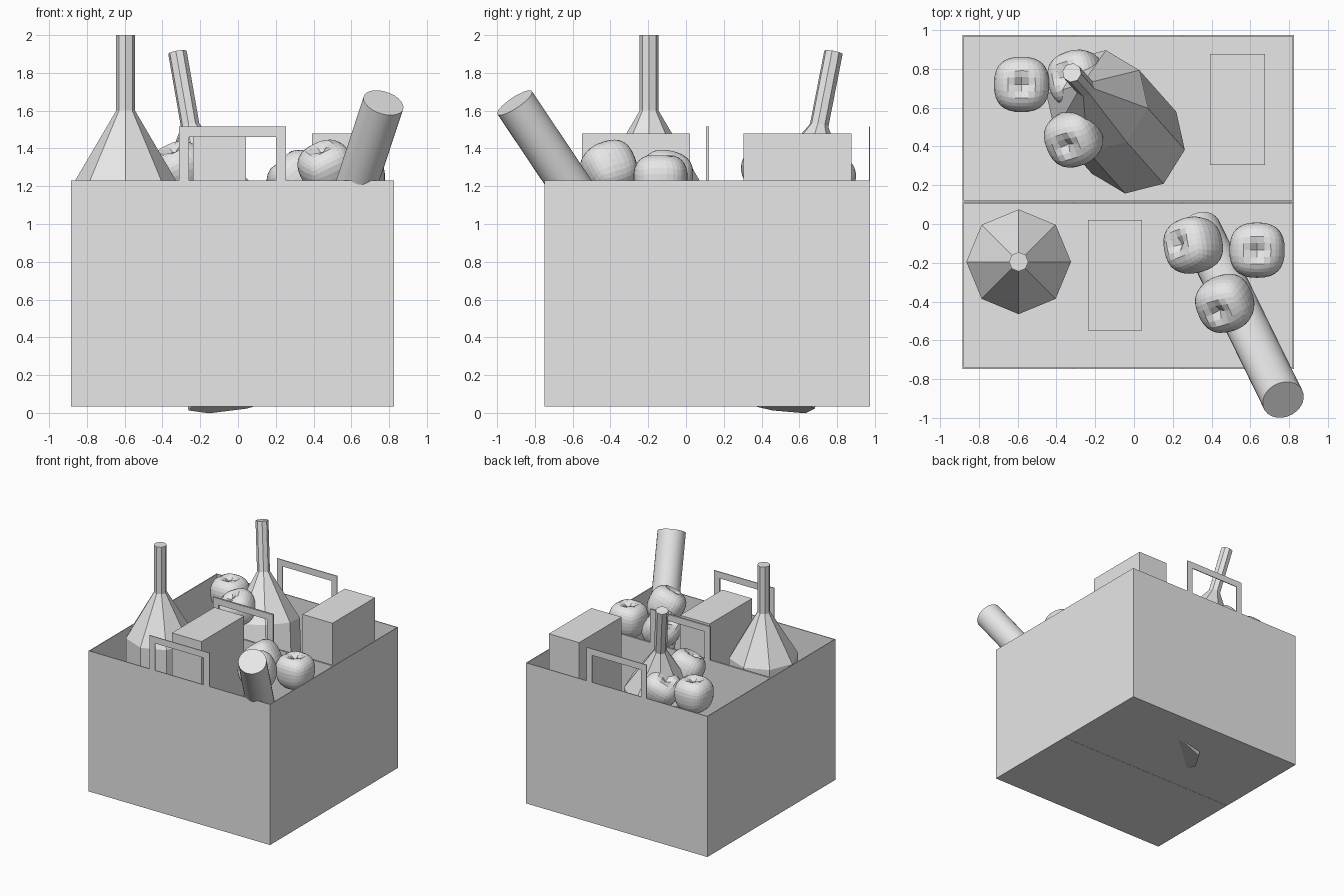
import bpy, bmesh, math
from mathutils import Vector, Matrix

cube = bpy.data.objects.get("Cube")
if cube:
    bpy.data.objects.remove(cube, do_unlink=True)

grey = bpy.data.materials.new("plain_grey")
grey.use_nodes = True
grey.diffuse_color = (0.8, 0.8, 0.8, 1)
grey.node_tree.nodes["Principled BSDF"].inputs["Base Color"].default_value = (0.8, 0.8, 0.8, 1)

WALL = 0.007
X0, X1 = -0.884, 0.826
RIM = 1.23


def finish(name, bm):
    bmesh.ops.recalc_face_normals(bm, faces=bm.faces)
    mesh = bpy.data.meshes.new(name)
    bm.to_mesh(mesh)
    bm.free()
    mesh.materials.append(grey)
    ob = bpy.data.objects.new(name, mesh)
    bpy.context.collection.objects.link(ob)
    return ob


def box_mesh(lo, hi):
    bm = bmesh.new()
    bmesh.ops.create_cube(bm, size=1)
    lo, hi = Vector(lo), Vector(hi)
    bmesh.ops.scale(bm, vec=hi - lo, verts=bm.verts)
    bmesh.ops.translate(bm, vec=(lo + hi) / 2, verts=bm.verts)
    return bm


def lean(axis):
    return Vector((0, 0, 1)).rotation_difference(Vector(axis)).to_matrix().to_4x4()


def bag(name, y0, y1):
    # open-topped thin box
    bm = box_mesh((X0, y0, 0.033), (X1, y1, RIM))
    top = [f for f in bm.faces if f.normal.z > 0.9]
    bmesh.ops.delete(bm, geom=top, context='FACES_ONLY')
    ob = finish(name, bm)
    mod = ob.modifiers.new("thickness", 'SOLIDIFY')
    mod.thickness = WALL
    mod.offset = -1
    mod.use_even_offset = True


def handle(name, y):
    # flat arch-shaped grip rising from the rim
    outer, inner, top, bar = 0.283, 0.23, 1.515, 1.46
    cx = (X0 + X1) / 2
    half = [(outer, RIM), (outer, top), (-outer, top), (-outer, RIM),
            (-inner, RIM), (-inner, bar), (inner, bar), (inner, RIM)]
    bm = bmesh.new()
    face = bm.faces.new([bm.verts.new((cx + x, y, z)) for x, z in half])
    ext = bmesh.ops.extrude_face_region(bm, geom=[face])
    moved = [v for v in ext["geom"] if isinstance(v, bmesh.types.BMVert)]
    bmesh.ops.translate(bm, vec=(0, WALL, 0), verts=moved)
    finish(name, bm)


def bottle(name, base, axis, twist):
    # eight-sided profile: body, sloping shoulder, neck
    profile = [(0, 0), (0.27, 0), (0.27, 1.13), (0.05, 1.505), (0.05, 1.905), (0, 1.905)]
    bm = bmesh.new()
    verts = [bm.verts.new((r, 0, z)) for r, z in profile]
    edges = [bm.edges.new(pair) for pair in zip(verts, verts[1:])]
    bmesh.ops.spin(bm, geom=verts + edges, cent=(0, 0, 0), axis=(0, 0, 1),
                   angle=math.tau, steps=8, use_duplicate=False)
    bmesh.ops.remove_doubles(bm, verts=bm.verts, dist=0.0005)
    ob = finish(name, bm)
    ob.matrix_world = (Matrix.Translation(base) @ lean(axis)
                       @ Matrix.Rotation(math.radians(twist), 4, 'Z'))


def apple(name, centre, axis, spin=0):
    # squarish ball with a dimple at each end
    bm = bmesh.new()
    bmesh.ops.create_cube(bm, size=2)
    bmesh.ops.subdivide_edges(bm, edges=bm.edges, cuts=7, use_grid_fill=True)
    for v in bm.verts:
        d = v.co.normalized()
        p = 2.5
        d /= sum(abs(c) ** p for c in d) ** (1 / p)
        dip = max(0, 1 - math.hypot(d.x, d.y) / 0.42)
        taper = 1 + 0.07 * d.z
        v.co = Vector((d.x * taper, d.y * taper, d.z * (1 - 0.35 * dip))) * 0.142
    ob = finish(name, bm)
    ob.matrix_world = (Matrix.Translation(centre) @ lean(axis)
                       @ Matrix.Rotation(math.radians(spin), 4, 'Z'))


# Two bags standing against each other, each with two grips
for label, y0, y1 in (("front", -0.748, 0.113), ("back", 0.115, 0.975)):
    bag(label + "_bag", y0, y1)
    handle(label + "_bag_front_handle", y0)
    handle(label + "_bag_rear_handle", y1 - WALL)

# Cartons
finish("front_carton", box_mesh((-0.237, -0.55, 0.045), (0.042, 0.02, 1.48)))
finish("back_carton", box_mesh((0.393, 0.305, 0.045), (0.677, 0.877, 1.48)))

# Bottles, one upright and one leaning
bottle("upright_bottle", (-0.595, -0.195, 0.095), (0, 0, 1), 0)
bottle("leaning_bottle", (0, 0.42, 0.066), (-0.32, 0.36, 1.839), -9)

# Apples
apple("front_apple_upright", (0.635, -0.135, 1.23), (0, 0, 1))
apple("front_apple_side", (0.31, -0.11, 1.235), (-0.65, 0.05, 0.75), 15)
apple("front_apple_top", (0.472, -0.405, 1.29), (-0.3, -0.42, 0.85), 20)
apple("back_apple_upright", (-0.58, 0.72, 1.24), (0, 0, 1))
apple("back_apple_side", (-0.29, 0.75, 1.22), (-0.5, 0.1, 0.8), 15)
apple("back_apple_top", (-0.308, 0.447, 1.285), (-0.3, -0.35, 0.85), 20)

# Long loaf leaning out over the front edge
low, high = Vector((0.34, -0.03, 0.335)), Vector((0.77, -0.907, 1.642))
bm = bmesh.new()
bmesh.ops.create_cone(bm, cap_ends=True, segments=24, radius1=0.11, radius2=0.11,
                      depth=(high - low).length)
loaf = finish("long_loaf", bm)
loaf.matrix_world = Matrix.Translation((low + high) / 2) @ lean(high - low)
bpy.ops.object.select_all(action='DESELECT')
loaf.select_set(True)
bpy.context.view_layer.objects.active = loaf
bpy.ops.object.shade_smooth_by_angle(angle=math.radians(40))
